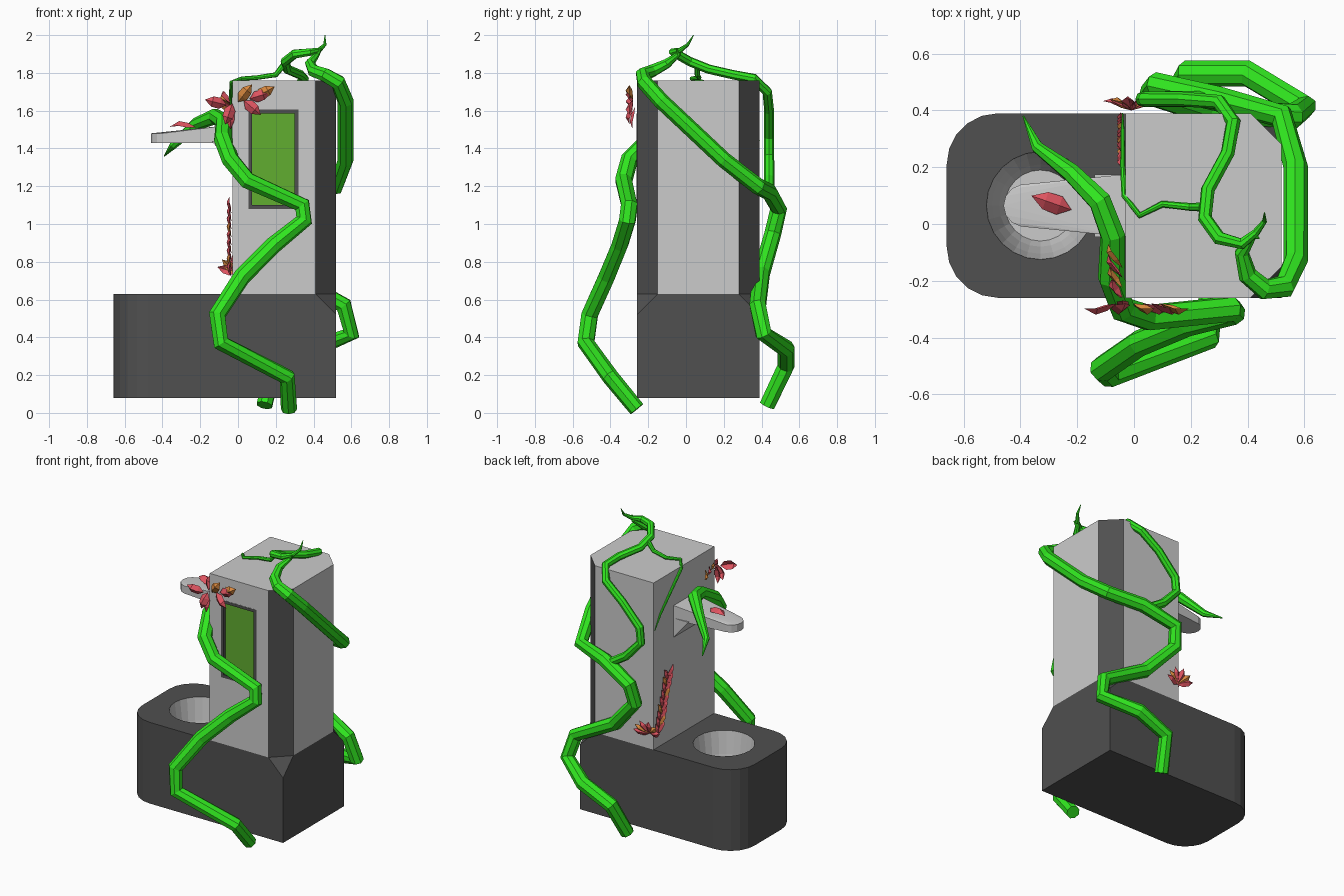
import bpy, bmesh, math, random
from mathutils import Vector

if "Cube" in bpy.data.objects:
    bpy.data.objects.remove(bpy.data.objects["Cube"])

random.seed(4)


def mat(name, rgb):
    m = bpy.data.materials.new(name)
    m.diffuse_color = (*rgb, 1)
    m.use_nodes = True
    m.node_tree.nodes["Principled BSDF"].inputs["Base Color"].default_value = m.diffuse_color
    return m


DARK = mat("dark_grey", (0.08, 0.08, 0.08))
GREEN = mat("vine_green", (0.03, 0.8, 0.014))
SCREEN = mat("screen_green", (0.12, 0.42, 0.03))
RED = mat("leaf_red", (0.75, 0.09, 0.12))
ORANGE = mat("leaf_orange", (0.7, 0.25, 0.05))


def add(name, bm, *mats):
    me = bpy.data.meshes.new(name)
    bm.to_mesh(me)
    bm.free()
    ob = bpy.data.objects.new(name, me)
    bpy.context.collection.objects.link(ob)
    for m in mats:
        me.materials.append(m)
    return ob


def hull(name, pts, *mats):
    bm = bmesh.new()
    for p in pts:
        bm.verts.new(p)
    bmesh.ops.convex_hull(bm, input=bm.verts[:])
    bmesh.ops.dissolve_limit(bm, angle_limit=0.01, verts=bm.verts[:], edges=bm.edges[:])
    bmesh.ops.recalc_face_normals(bm, faces=bm.faces[:])
    return add(name, bm, *mats)


def box(x0, x1, y0, y1, z0, z1):
    return [(x, y, z) for x in (x0, x1) for y in (y0, y1) for z in (z0, z1)]


def cut(ob, cutter):
    mod = ob.modifiers.new("cut", 'BOOLEAN')
    mod.operation = 'DIFFERENCE'
    mod.solver = 'EXACT'
    mod.object = cutter
    cutter.hide_render = True
    cutter.hide_set(True)


def arc(cx, cy, r, a0, a1, n):
    return [(cx + r * math.cos(math.radians(a0 + (a1 - a0) * i / n)),
             cy + r * math.sin(math.radians(a0 + (a1 - a0) * i / n))) for i in range(n + 1)]


# Base block: rounded left corners, clipped top right corners
left = arc(-0.48, 0.21, 0.18, 90, 180, 5) + arc(-0.48, -0.08, 0.18, 180, 270, 5)
pts = [(x, y, z) for x, y in left for z in (0.08, 0.63)]
pts += box(0.52, 0.52, -0.26, 0.39, 0.08, 0.52)
chamfer = [(0.41, -0.26), (0.52, -0.15), (0.52, 0.28), (0.41, 0.39)]
pts += [(x, y, 0.63) for x, y in chamfer]
base = hull("base", pts, DARK)

# Round bowl sunk in the base
C = (-0.33, 0.065)
ring = arc(*C, 0.19, 0, 345, 23)
cut(base, hull("bowl_cutter", [(x, y, z) for x, y in ring for z in (0.25, 0.7)], DARK))
bm = bmesh.new()
rows = [[bm.verts.new((x, y, z)) for x, y in arc(*C, r, 0, 345, 23)]
        for r, z in ((0.19, 0.63), (0.17, 0.48), (0.145, 0.36), (0.125, 0.3))]
for a, b in zip(rows, rows[1:]):
    for i in range(24):
        j = (i + 1) % 24
        bm.faces.new((a[j], a[i], b[i], b[j]))
bm.faces.new(rows[-1])
add("bowl", bm)

# Tower with dark chamfered edges
plan = [(-0.03, -0.26)] + chamfer + [(-0.03, 0.39)]
tower = hull("tower", [(x, y, z) for x, y in plan for z in (0.63, 1.76)], None, DARK)
for f in tower.data.polygons:
    if f.normal.x > 0.5 and abs(f.normal.y) > 0.5:
        f.material_index = 1

# Screen and its frame set in the front
cut(tower, hull("screen_cutter", box(0.055, 0.32, -0.3, -0.225, 1.08, 1.605)))
hull("screen", box(0.075, 0.30, -0.24, -0.226, 1.10, 1.585), SCREEN)
bm = bmesh.new()
o, i_ = [], []
for y in (-0.261, -0.226):
    o.append([bm.verts.new((x, y, z)) for x, z in ((0.055, 1.08), (0.32, 1.08), (0.32, 1.605), (0.055, 1.605))])
    i_.append([bm.verts.new((x, y, z)) for x, z in ((0.075, 1.10), (0.30, 1.10), (0.30, 1.585), (0.075, 1.585))])
for k in range(4):
    n = (k + 1) % 4
    bm.faces.new((o[0][k], o[0][n], i_[0][n], i_[0][k]))
    bm.faces.new((i_[0][k], i_[0][n], i_[1][n], i_[1][k]))
add("screen_frame", bm, DARK)

# Spout and its wedge bracket
tip = arc(-0.385, 0.065, 0.075, 100, 260, 6)
hull("spout", [(x, y, z) for x, y in tip for z in (1.43, 1.48)]
     + [(-0.03, y, z) for y in (-0.045, 0.175) for z in (1.43, 1.525)])
hull("spout_bracket", [(x, y, z) for y in (-0.045, 0.175)
                       for x, z in ((-0.03, 1.31), (-0.03, 1.44), (-0.14, 1.44))])


# Vines: tapered tubes along points of x, y, z, radius
def vine(name, pts):
    cu = bpy.data.curves.new(name, 'CURVE')
    cu.dimensions = '3D'
    cu.bevel_depth = 1
    cu.bevel_resolution = 2
    cu.use_fill_caps = True
    sp = cu.splines.new('POLY')
    sp.points.add(len(pts) - 1)
    for p, (x, y, z, r) in zip(sp.points, pts):
        p.co = (x, y, z, 1)
        p.radius = r
    sp.use_smooth = False
    cu.materials.append(GREEN)
    ob = bpy.data.objects.new(name, cu)
    bpy.context.collection.objects.link(ob)


vine("front_vine", [
    (0.27, -0.26, 0.02, .043), (0.26, -0.40, 0.19, .045), (-0.09, -0.53, 0.37, .047),
    (-0.11, -0.51, 0.52, .047), (0.02, -0.42, 0.72, .047), (0.19, -0.35, 0.89, .046),
    (0.35, -0.31, 1.02, .046), (0.34, -0.30, 1.10, .046), (0.05, -0.33, 1.23, .047),
    (-0.04, -0.30, 1.34, .047), (-0.08, -0.19, 1.45, .048), (-0.075, -0.04, 1.54, .045),
    (-0.12, 0.08, 1.57, .042), (-0.22, 0.18, 1.53, .034), (-0.34, 0.27, 1.42, .022), (-0.39, 0.38, 1.36, .003)])
vine("back_vine", [
    (0.14, 0.43, 0.04, .044), (0.19, 0.53, 0.25, .047), (0.40, 0.53, 0.34, .047),
    (0.60, 0.41, 0.42, .046), (0.56, 0.38, 0.57, .046), (0.25, 0.40, 0.74, .046),
    (0.06, 0.46, 0.95, .045), (0.08, 0.49, 1.08, .045), (0.30, 0.44, 1.17, .045),
    (0.52, 0.38, 1.20, .044), (0.57, 0.20, 1.34, .043), (0.57, -0.13, 1.65, .043),
    (0.53, -0.22, 1.75, .042), (0.46, -0.23, 1.79, .038), (0.40, -0.18, 1.81, .034),
    (0.38, -0.10, 1.85, .026), (0.42, -0.04, 1.90, .015), (0.44, -0.05, 1.93, .003)])
vine("upper_back_vine", [
    (0.25, 0.44, 1.17, .028), (0.14, 0.44, 1.24, .028), (0.03, 0.44, 1.36, .027), (0.04, 0.44, 1.46, .027),
    (0.17, 0.44, 1.60, .026), (0.30, 0.43, 1.70, .026), (0.35, 0.36, 1.77, .026),
    (0.33, 0.25, 1.79, .025), (0.26, 0.12, 1.82, .025), (0.25, 0.02, 1.86, .025),
    (0.30, -0.05, 1.90, .025), (0.38, -0.07, 1.91, .021), (0.43, -0.03, 1.92, .014),
    (0.46, 0.01, 1.95, .009), (0.46, 0.04, 2.0, .002)])
vine("tendril", [
    (0.24, 0.06, 1.84, .016), (0.20, 0.06, 1.79, .014), (0.10, 0.07, 1.775, .012),
    (0.02, 0.03, 1.77, .011), (-0.035, 0.10, 1.75, .010), (-0.04, 0.20, 1.66, .009),
    (-0.04, 0.33, 1.53, .007), (-0.04, 0.39, 1.44, .002)])


# Leaves: folded pointed blades
def leaf(bm, root, d, n, length, width, m):
    root, d, n = Vector(root), Vector(d).normalized(), Vector(n).normalized()
    s = d.cross(n).normalized()
    row = lambda t, w, h: [bm.verts.new(root + d * length * t + s * width * w * k + n * width * (h - abs(k) * 0.3))
                           for k in (-1, 0, 1)]
    a, b = row(0.3, 0.42, 0.3), row(0.65, 0.4, 0.4)
    r, e = bm.verts.new(root), bm.verts.new(root + d * length)
    for k in (0, 1):
        for vs in ((r, a[k], a[k + 1]), (a[k], b[k], b[k + 1], a[k + 1]), (b[k], e, b[k + 1])):
            bm.faces.new(vs).material_index = m


def cluster(name, leaves):
    bm = bmesh.new()
    for args in leaves:
        leaf(bm, *args)
    add(name, bm, RED, ORANGE)


F, L, B = (0, -1, 0), (-1, 0, 0), (0, 1, 0)
front = [((-0.06 + 0.03 * i, -0.28, 1.63 + 0.008 * i), (math.cos(a), -0.15, math.sin(a)), F, 0.12, 0.07, i % 3 == 2)
         for i, a in enumerate((2.9, -1.9, 0.9, -0.7, 0.3, 0.5))]
front += [((-0.04, -0.27, 1.62), (0, -0.1, -1), F, 0.12, 0.05, 0)]
front += [((-0.04, -0.26 + 0.035 * i, 1.64), (-0.3, 0.5, 0.5 - 0.2 * i), L, 0.1, 0.06, i % 2) for i in range(4)]
cluster("front_leaves", front)

rear = []
for i in range(9):
    y, z = 0.35 - 0.013 * i, 0.72 + 0.042 * i
    for k in (-1, 1):
        rear.append(((-0.035, y, z), (-0.12, 0.55 * k + random.uniform(-.1, .1), 1), L, 0.1, 0.045, (i + k) % 4 == 0))
for i in range(6):
    a = 0.2 + i * 0.5
    rear.append(((-0.01, 0.40, 0.74), (math.cos(a), 0.3, math.sin(a) * 0.7), B, 0.11, 0.055, i % 3 == 1))
cluster("rear_leaves", rear)
cluster("spout_leaf", [((-0.22, 0.05, 1.51), (-1, 0.35, 0.03), (0, 0, 1), 0.15, 0.08, 0)])
